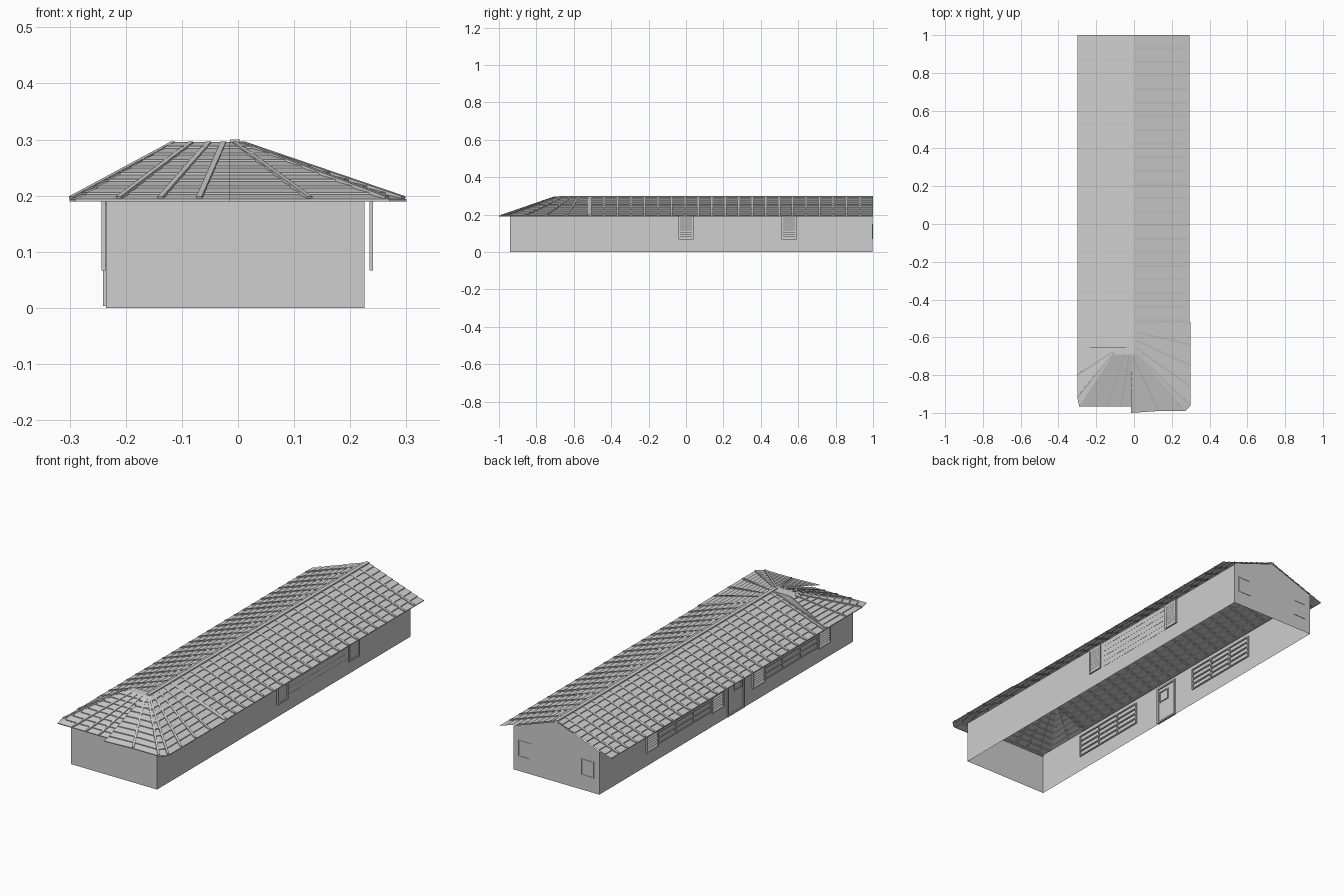
import bpy, bmesh
from mathutils import Vector

if "Cube" in bpy.data.objects:
    bpy.data.objects.remove(bpy.data.objects["Cube"])

grey = bpy.data.materials.new("plain_grey")
grey.use_nodes = True
GREY = (0.62, 0.62, 0.62, 1)
grey.diffuse_color = GREY
for node in grey.node_tree.nodes:
    if node.type == "BSDF_PRINCIPLED":
        node.inputs["Base Color"].default_value = GREY

EAVE, RIDGE, RIDGE_X = 0.19, 0.296, -0.005
X_RIGHT, X_LEFT, Y_FRONT, Y_BACK = 0.225, -0.235, -0.94, 0.998


def finish(name, bm):
    mesh = bpy.data.meshes.new(name)
    bm.to_mesh(mesh)
    bm.free()
    mesh.materials.append(grey)
    obj = bpy.data.objects.new(name, mesh)
    bpy.context.collection.objects.link(obj)
    return obj


def face(bm, points):
    f = bm.faces.new([bm.verts.new(p) for p in points])
    f.normal_update()
    return f


def box(bm, low, high):
    made = bmesh.ops.create_cube(bm, size=1)["verts"]
    for v in made:
        v.co = Vector([(a + b) / 2 + c * (b - a) for a, b, c in zip(low, high, v.co)])


def rib(bm, p, q, width=0.012, height=0.007):
    """Raised batten running up the roof from p to q."""
    along = (q - p).normalized()
    side = along.cross(Vector((0, 0, 1))).normalized() * width / 2
    up = side.cross(along).normalized() * height
    if up.z < 0:
        up = -up
    a, b, c, d = p - side, p + side, q + side, q - side
    face(bm, (a + up, b + up, c + up * 0.5, d + up * 0.5))
    face(bm, (a, a + up, d + up * 0.5, d))
    face(bm, (b, c, c + up * 0.5, b + up))
    face(bm, (a, b, b + up, a + up))


def strip(bm, p0, p1, q0, q1, rows=9, lift=0.004):
    """Strip of overlapping tile rows between an eave edge and a top edge."""
    rise = Vector((0, 0, lift))
    for i in range(rows):
        s, t = i / rows, (i + 1) / rows
        a, b = p0.lerp(q0, s), p1.lerp(q1, s)
        c, d = p1.lerp(q1, t), p0.lerp(q0, t)
        face(bm, (a + rise, b + rise, c, d))
        face(bm, (a, b, b + rise, a + rise))


def fan(name, eaves, tops):
    """Hip roof made of strips that narrow towards the top."""
    bm = bmesh.new()
    low = [Vector((x, y, EAVE)) for x, y in eaves]
    high = [Vector((x, y, RIDGE)) for x, y in tops]
    for i in range(len(low) - 1):
        strip(bm, low[i], low[i + 1], high[i], high[i + 1])
    for p, q in zip(low[1:-1], high[1:-1]):
        rib(bm, p.lerp(q, 0.02), p.lerp(q, 0.97), 0.01)
    return finish(name, bm)


# Long tiled slopes with battens
def slope(name, eave_x, first, pitch, count, end):
    bm = bmesh.new()
    edges = [1.0] + [first - pitch * i for i in range(count)]
    if edges[-1] > end:
        edges.append(end)
    for y0, y1 in zip(edges, edges[1:]):
        strip(bm, Vector((eave_x, y0, EAVE)), Vector((eave_x, y1, EAVE)),
              Vector((RIDGE_X, y0, RIDGE)), Vector((RIDGE_X, y1, RIDGE)))
    for y in edges[1:]:
        p, q = Vector((eave_x, y, EAVE)), Vector((RIDGE_X, y, RIDGE))
        rib(bm, p.lerp(q, 0.02), p.lerp(q, 0.98))
    return finish(name, bm)


slope("roof_slope_left_side", -0.3, 0.94, 0.0683, 24, -0.65)
slope("roof_slope_right_side", 0.295, 0.93, 0.072, 21, -0.52)

# Hip end of the roof
fan("hip_right_side",
    [(0.3, -0.52), (0.3, -0.64), (0.3, -0.75), (0.3, -0.86), (0.3, -0.96),
     (0.27, -0.99), (0.13, -0.99), (-0.015, -1.0)],
    [(0, -0.52), (0, -0.57), (0, -0.61), (0, -0.65), (0, -0.68),
     (0, -0.69), (-0.01, -0.695), (-0.015, -0.7)])
fan("hip_front",
    [(0, -0.965), (-0.07, -0.965), (-0.14, -0.965), (-0.215, -0.965), (-0.29, -0.965)],
    [(0, -0.69), (-0.025, -0.69), (-0.05, -0.69), (-0.08, -0.69), (-0.11, -0.69)])
fan("hip_left_side",
    [(-0.29, -0.965), (-0.3, -0.92), (-0.3, -0.8), (-0.3, -0.65)],
    [(-0.11, -0.69), (-0.11, -0.685), (-0.105, -0.67), (-0.1, -0.65)])
bm = bmesh.new()
face(bm, [(-0.11, -0.69, RIDGE), (0, -0.69, RIDGE), (0, -0.65, RIDGE), (-0.1, -0.65, RIDGE)])
face(bm, [(-0.3, -0.65, EAVE), (0, -0.65, RIDGE), (-0.1, -0.65, RIDGE)])
finish("hip_top", bm)

# Ridge cap
bm = bmesh.new()
box(bm, (-0.014, -0.68, 0.29), (0.004, 1.0, 0.3))
finish("ridge_cap", bm)

# Thin walls, open underneath
bm = bmesh.new()
TOP = 0.205
for x in (X_LEFT, X_RIGHT):
    face(bm, [(x, Y_FRONT, 0), (x, Y_BACK, 0), (x, Y_BACK, TOP), (x, Y_FRONT, TOP)])
face(bm, [(X_LEFT, Y_FRONT, 0), (X_RIGHT, Y_FRONT, 0),
          (X_RIGHT, Y_FRONT, 0.195), (X_LEFT, Y_FRONT, 0.195)])
face(bm, [(X_LEFT, Y_BACK, 0), (X_RIGHT, Y_BACK, 0), (X_RIGHT, Y_BACK, 0.212),
          (RIDGE_X, Y_BACK, 0.292), (X_LEFT, Y_BACK, 0.21)])
finish("walls", bm)


# Louvred shutters
def shutter(name, x0, x1, y0, y1, z0=0.067, z1=0.193):
    bm = bmesh.new()
    mid, edge, slats = (x0 + x1) / 2, 0.008, 10
    for a, b in ((y0, y0 + edge), (y1 - edge, y1)):
        box(bm, (x0, a, z0), (x1, b, z1))
    for a, b in ((z0, z0 + edge), (z1 - edge, z1)):
        box(bm, (x0, y0, a), (x1, y1, b))
    step = (z1 - z0 - 2 * edge) / slats
    for i in range(slats):
        z = z0 + edge + i * step
        face(bm, [(x0, y0, z), (x0, y1, z), (x1, y1, z + step), (x1, y0, z + step)])
        face(bm, [(mid, y0, z), (mid, y1, z), (mid, y1, z + step), (mid, y0, z + step)])
    finish(name, bm)


# Barred windows
def window(name, x0, x1, y0, y1, rails=5, posts=4, z0=0.075, z1=0.185, bar=0.006):
    bm = bmesh.new()
    for i in range(rails):
        z = z0 + (z1 - z0 - bar) * i / (rails - 1)
        box(bm, (x0, y0, z), (x1, y1, z + bar))
    for i in range(posts):
        y = y0 + (y1 - y0 - bar) * i / (posts - 1)
        box(bm, (x0, y, z0), (x1, y + bar, z1))
    finish(name, bm)


for label, low, high in (("rear", 0.146, 0.554), ("front", -0.67, -0.26)):
    window(f"left_side_window_{label}", -0.24, -0.229, low, high)
    shutter(f"left_side_shutter_{label}_a", -0.243, -0.236, low - 0.092, low)
    shutter(f"left_side_shutter_{label}_b", -0.243, -0.236, high, high + 0.092)
window("right_side_window", 0.2235, 0.2258, 0.05, 0.5, bar=0.003)
for label, low in (("front", -0.04), ("rear", 0.51)):
    shutter(f"right_side_shutter_{label}", 0.234, 0.241, low, low + 0.08)

# Door frame with a small pane
window("door_frame", -0.241, -0.229, -0.108, 0.023, 2, 2, 0.003, 0.19, 0.008)
window("door_pane", -0.239, -0.231, -0.09, -0.03, 2, 2, 0.11, 0.165, 0.004)

# Window outlines on the gable wall
bm = bmesh.new()
for x0, x1 in ((0.13, 0.2), (-0.205, -0.137)):
    for z in (0.07, 0.145):
        box(bm, (x0, Y_BACK - 0.002, z), (x1, 1.0, z + 0.004))
    for x in (x0, x1 - 0.004):
        box(bm, (x, Y_BACK - 0.002, 0.07), (x + 0.004, 1.0, 0.149))
finish("gable_window_frames", bm)
